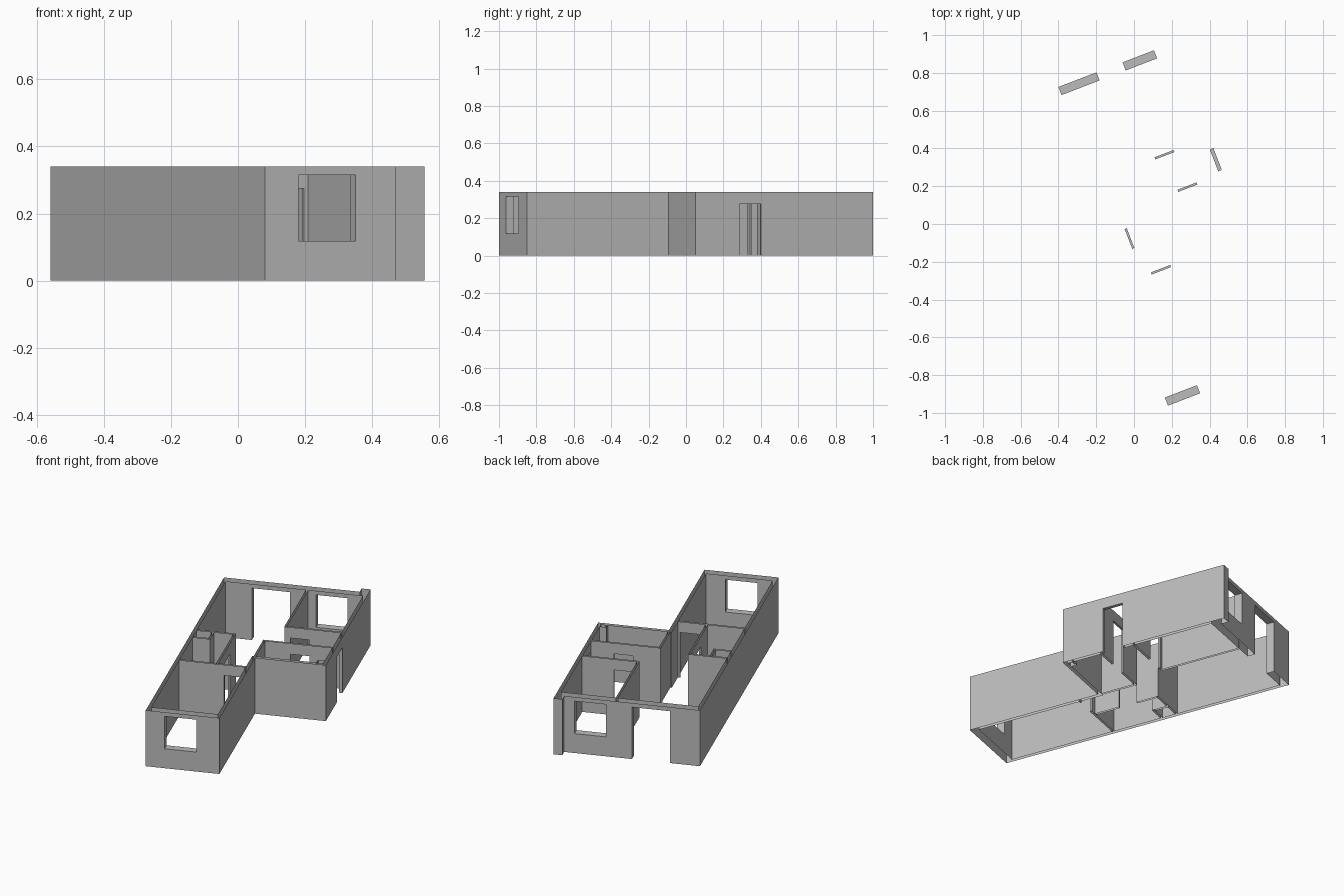
import bpy, bmesh, math
from mathutils import Matrix, Vector

cube = bpy.data.objects.get("Cube")
if cube:
    bpy.data.objects.remove(cube)

H = 0.34                    # wall height
W, N, L = 0.82, 0.418, 1.783    # full width, narrow width, length
OUT, END, THIN = 0.02, 0.046, 0.012
STEP, DOOR, HEAD, SILL = 0.81, 0.275, 0.315, 0.118

# Plan rectangles (u0, u1, v0, v1), along and across the house
outer_walls = [
    (0, N, 0, END),                     # front
    (0, OUT, 0, L),                     # long side
    (N - OUT, N, 0, STEP + OUT),        # narrow side
    (N - OUT, W, STEP, STEP + OUT),     # step
    (W - OUT, W, STEP, L),              # wide side
    (0, W, L - END, L),                 # back
    (0.77, W, L - END, L + 0.044),      # corner post
]
partitions = [
    (0, N, 0.679, 0.679 + THIN),
    (0.228, 0.228 + THIN, 0.679, 1.09),
    (0, 0.24, 1.09 - THIN, 1.09),
    (N - THIN, N, STEP, 1.049),
    (N - THIN, W, 1.049 - THIN, 1.049),
    (0.477, W, 1.241, 1.241 + THIN),
    (0.477, 0.477 + THIN, 1.241, L),
    (0, 0.12, 0.985, 0.985 + THIN),     # service shaft
    (0.12 - THIN, 0.12, 0.985, 1.09),
    (0.76, W, 0.858, 0.865),            # small corner duct
    (0.76, 0.767, STEP, 0.865),
]
# Openings (u0, u1, v0, v1, z0, z1)
openings = [
    (0.107, 0.289, 0, END, SILL, HEAD),             # front window
    (0.534, 0.712, L - END, L, SILL, HEAD),         # back window
    (0.17, 0.386, L - END, L, 0, HEAD),             # terrace door
    (W - OUT, W, 1.063, 1.187, 0, DOOR),            # entrance
    (0.512, 0.62, 1.241, 1.241 + THIN, 0, DOOR),
    (0.563, 0.672, 1.049 - THIN, 1.049, 0, DOOR),
    (0.275, 0.385, 0.679, 0.679 + THIN, 0, DOOR),
    (0.228, 0.228 + THIN, 0.843, 0.955, 0, DOOR),
]
walls = outer_walls + partitions


def cuts(values):
    return sorted({round(v, 4) for v in values})


U = cuts([c for r in walls + openings for c in r[:2]])
V = cuts([c for r in walls + openings for c in r[2:4]])
Z = cuts([0, H] + [c for r in openings for c in r[4:]])


def within(p, box):
    return all(box[2 * i] < p[i] < box[2 * i + 1] for i in range(len(box) // 2))


def mid(axis, i):
    return (axis[i] + axis[i + 1]) / 2


# Cells that are solid wall
solid = set()
for i in range(len(U) - 1):
    for j in range(len(V) - 1):
        p = (mid(U, i), mid(V, j))
        if any(within(p, w) for w in walls):
            for k in range(len(Z) - 1):
                if not any(within((*p, mid(Z, k)), o) for o in openings):
                    solid.add((i, j, k))

# Skin of the solid cells; wall tops and undersides stay open
bm = bmesh.new()
grid = (U, V, Z)
for cell in sorted(solid):
    for axis in range(3):
        for side in (0, 1):
            near = list(cell)
            near[axis] += 2 * side - 1
            if tuple(near) in solid:
                continue
            if axis == 2 and not 0 <= near[2] < len(Z) - 1:
                continue
            a, b = (axis + 1) % 3, (axis + 2) % 3
            quad = []
            for da, db in ((0, 0), (1, 0), (1, 1), (0, 1)):
                idx = list(cell)
                idx[axis] += side
                idx[a] += da
                idx[b] += db
                quad.append(bm.verts.new([grid[n][idx[n]] for n in range(3)]))
            bm.faces.new(quad if side else quad[::-1])
bmesh.ops.remove_doubles(bm, verts=bm.verts, dist=0.0005)
bmesh.ops.dissolve_limit(bm, angle_limit=math.radians(1), verts=bm.verts, edges=bm.edges)

# Turn the plan and centre it
bm.transform(Matrix.Translation(Vector((0.08, -1, 0))) @ Matrix.Rotation(math.radians(21), 4, 'Z'))

mesh = bpy.data.meshes.new("house_walls")
bm.to_mesh(mesh)
bm.free()
house = bpy.data.objects.new("house_walls", mesh)
bpy.context.collection.objects.link(house)

plaster = bpy.data.materials.new("grey_plaster")
plaster.use_nodes = True
grey = (0.5, 0.5, 0.5, 1)
plaster.diffuse_color = grey
plaster.node_tree.nodes["Principled BSDF"].inputs["Base Color"].default_value = grey
mesh.materials.append(plaster)
